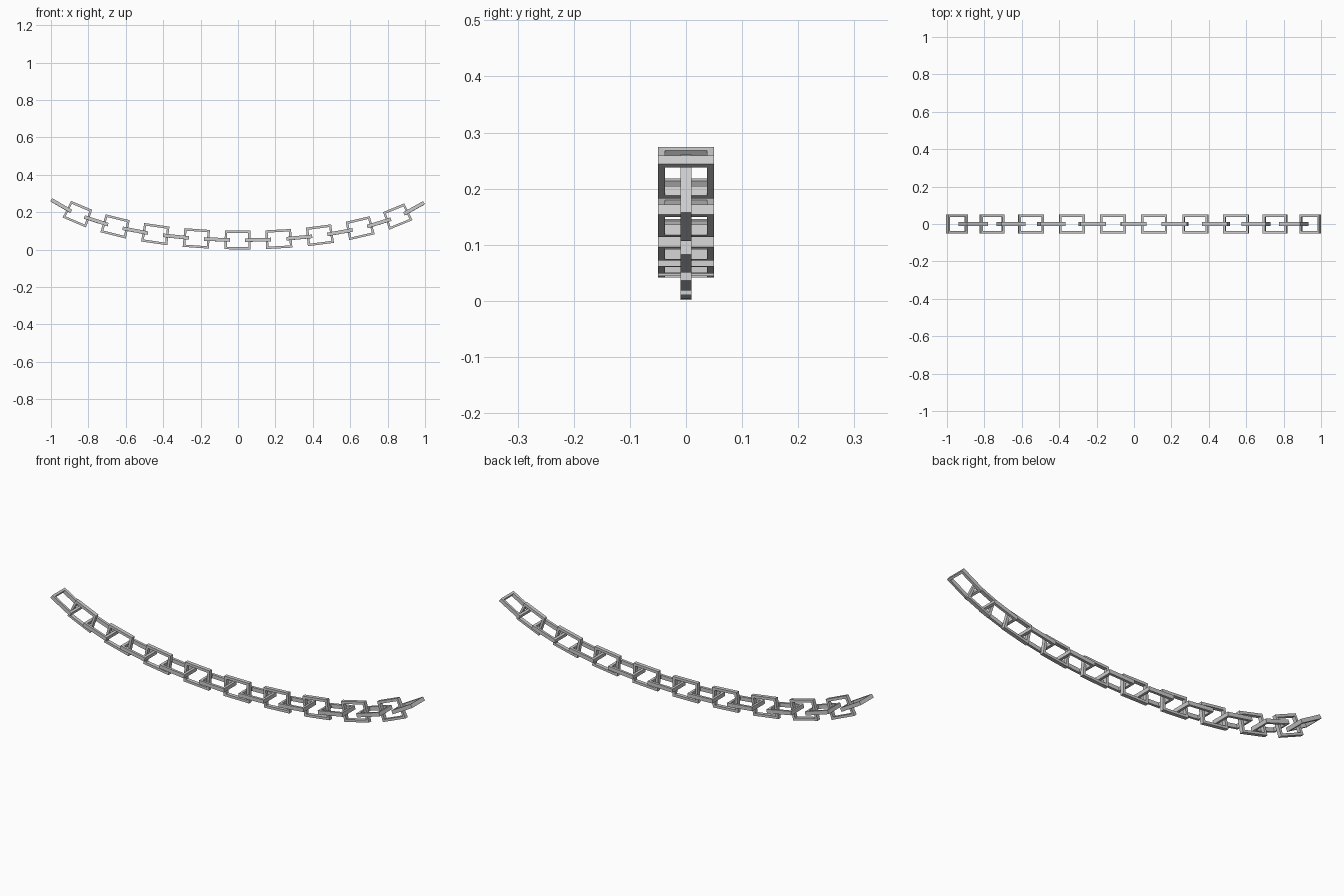
import bpy
from mathutils import Vector

if "Cube" in bpy.data.objects:
    bpy.data.objects.remove(bpy.data.objects["Cube"])

HALF_LEN = 0.63      # half link length, in link spacings
HALF_WID = 0.05      # half link width
WALL = 0.0125        # bar size in the plane of the link
HALF_THK = 0.0095    # half bar thickness across the link


# Hanging curve: one unit of t is one link
def curve(t):
    x = -0.002 + 0.11 * t - 7.6e-7 * t ** 5
    z = 0.051 - 0.0008 * t + 0.00165 * t ** 2 + 6.4e-6 * t ** 4
    return Vector((x, 0, z))


def on_curve(t, side, up):
    tangent = (curve(t + 0.01) - curve(t - 0.01)).normalized()
    normal = Vector((-tangent.z, 0, tangent.x))
    return curve(t) + Vector((0, side, 0)) + normal * up


# Rectangular link bent along the curve; upright links stand on edge
def make_link(name, t0, upright):
    verts, faces = [], []
    for inset in (0, WALL):
        for h in (-HALF_THK, HALF_THK):
            l, w = HALF_LEN - inset / 0.11, HALF_WID - inset
            for a, b in ((-l, -w), (l, -w), (l, w), (-l, w)):
                # quarter turn about the chain axis for upright links
                side, up = (-h, b) if upright else (b, h)
                verts.append(on_curve(t0 + a, side, up))
    for i in range(4):
        j = (i + 1) % 4
        faces += [(i, j, 4 + j, 4 + i),              # outer wall
                  (8 + j, 8 + i, 12 + i, 12 + j),    # inner wall
                  (j, i, 8 + i, 8 + j),              # lower face
                  (4 + i, 4 + j, 12 + j, 12 + i)]    # upper face
    mesh = bpy.data.meshes.new(name)
    mesh.from_pydata(verts, [], faces)
    mesh.update()
    bpy.context.collection.objects.link(bpy.data.objects.new(name, mesh))


# Chain of alternating flat and upright links
for k in range(-9, 10):
    upright = k % 2 == 0
    make_link(("upright" if upright else "flat") + f"_link_{k + 10}", k, upright)
